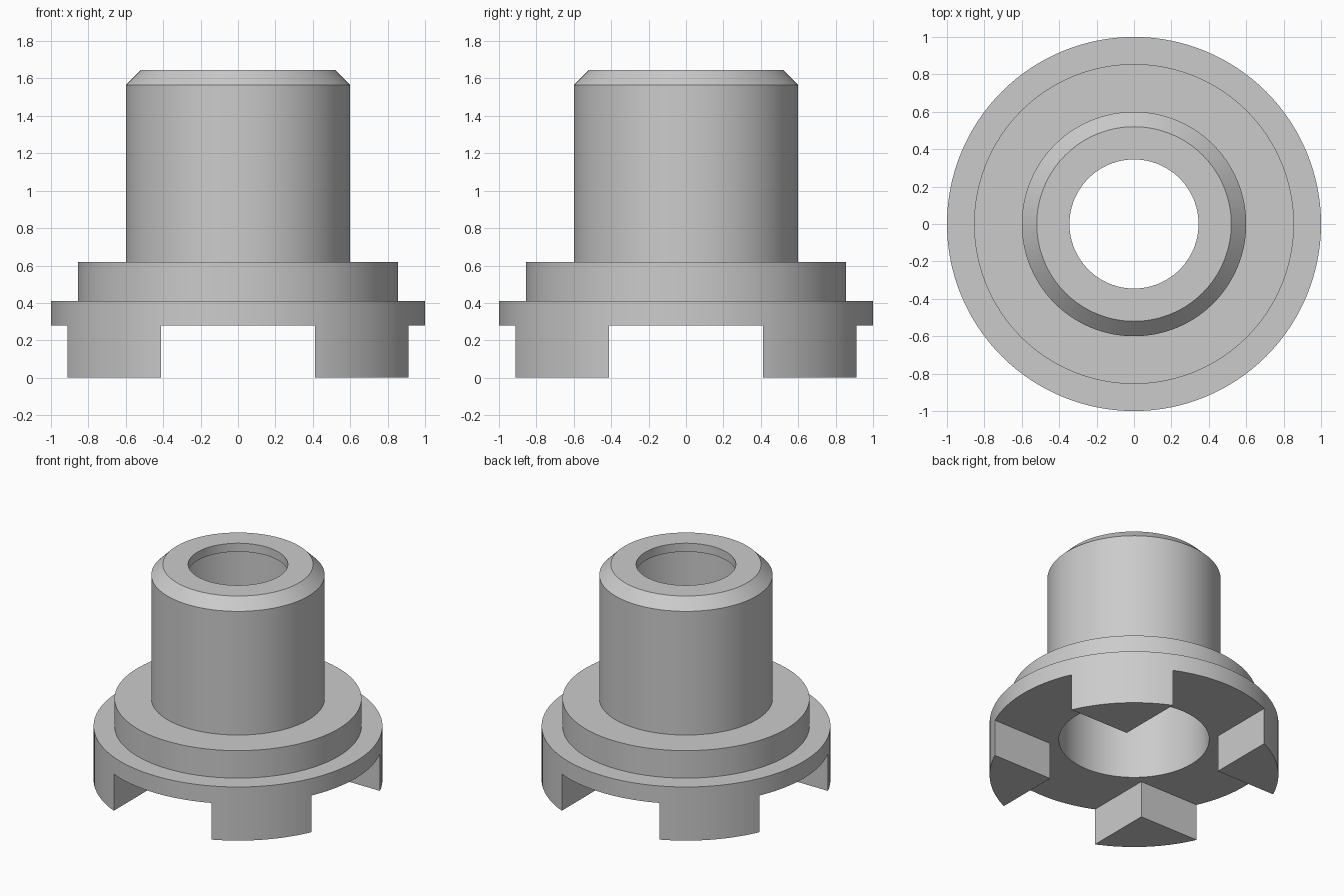
import bpy, bmesh, math

if "Cube" in bpy.data.objects:
    bpy.data.objects.remove(bpy.data.objects["Cube"])

SEGMENTS = 128

grey = bpy.data.materials.new("plain_grey")
grey.diffuse_color = (0.6, 0.6, 0.6, 1)
grey.use_nodes = True
grey.node_tree.nodes["Principled BSDF"].inputs["Base Color"].default_value = grey.diffuse_color


def add_object(name, bm):
    bmesh.ops.recalc_face_normals(bm, faces=bm.faces)
    mesh = bpy.data.meshes.new(name)
    bm.to_mesh(mesh)
    bm.free()
    obj = bpy.data.objects.new(name, mesh)
    bpy.context.collection.objects.link(obj)
    return obj


def lathe(name, profile):
    """Revolve a closed (radius, z) profile around the z axis."""
    bm = bmesh.new()
    rings = []
    for i in range(SEGMENTS):
        a = 2 * math.pi * i / SEGMENTS
        rings.append([bm.verts.new((r * math.cos(a), r * math.sin(a), z))
                      for r, z in profile])
    n = len(profile)
    for i in range(SEGMENTS):
        p, q = rings[i], rings[(i + 1) % SEGMENTS]
        for j in range(n):
            k = (j + 1) % n
            bm.faces.new((p[j], q[j], q[k], p[k]))
    return add_object(name, bm)


def box(name, size, z):
    bm = bmesh.new()
    bmesh.ops.create_cube(bm, size=1)
    bmesh.ops.scale(bm, vec=size, verts=bm.verts)
    bmesh.ops.translate(bm, vec=(0, 0, z), verts=bm.verts)
    return add_object(name, bm)


# Stepped, chamfered sleeve with a wide bore and a thin inward lip at the top
bushing = lathe("flanged_bushing", [
    (0.52, 0), (1.0, 0), (1.0, 0.41), (0.855, 0.41), (0.855, 0.62),
    (0.60, 0.62), (0.60, 1.565), (0.52, 1.645), (0.345, 1.645),
    (0.345, 1.58), (0.52, 1.58)])
bushing.data.materials.append(grey)

# Two crossing slots underneath leave four drive teeth
SLOT, DEPTH = 0.824, 0.28
bpy.context.view_layer.objects.active = bushing
bushing.select_set(True)
for name, size in (("slot_cutter_x", (2.4, SLOT, 0.5)),
                   ("slot_cutter_y", (SLOT, 2.4, 0.5))):
    cutter = box(name, size, DEPTH - 0.25)
    cutter.hide_render = True
    mod = bushing.modifiers.new(name, 'BOOLEAN')
    mod.operation = 'DIFFERENCE'
    mod.solver = 'EXACT'
    mod.object = cutter
    bpy.ops.object.modifier_apply(modifier=mod.name)
    bpy.data.objects.remove(cutter)

# Smooth round walls, crisp edges
bpy.ops.object.shade_smooth_by_angle(angle=math.radians(30))
